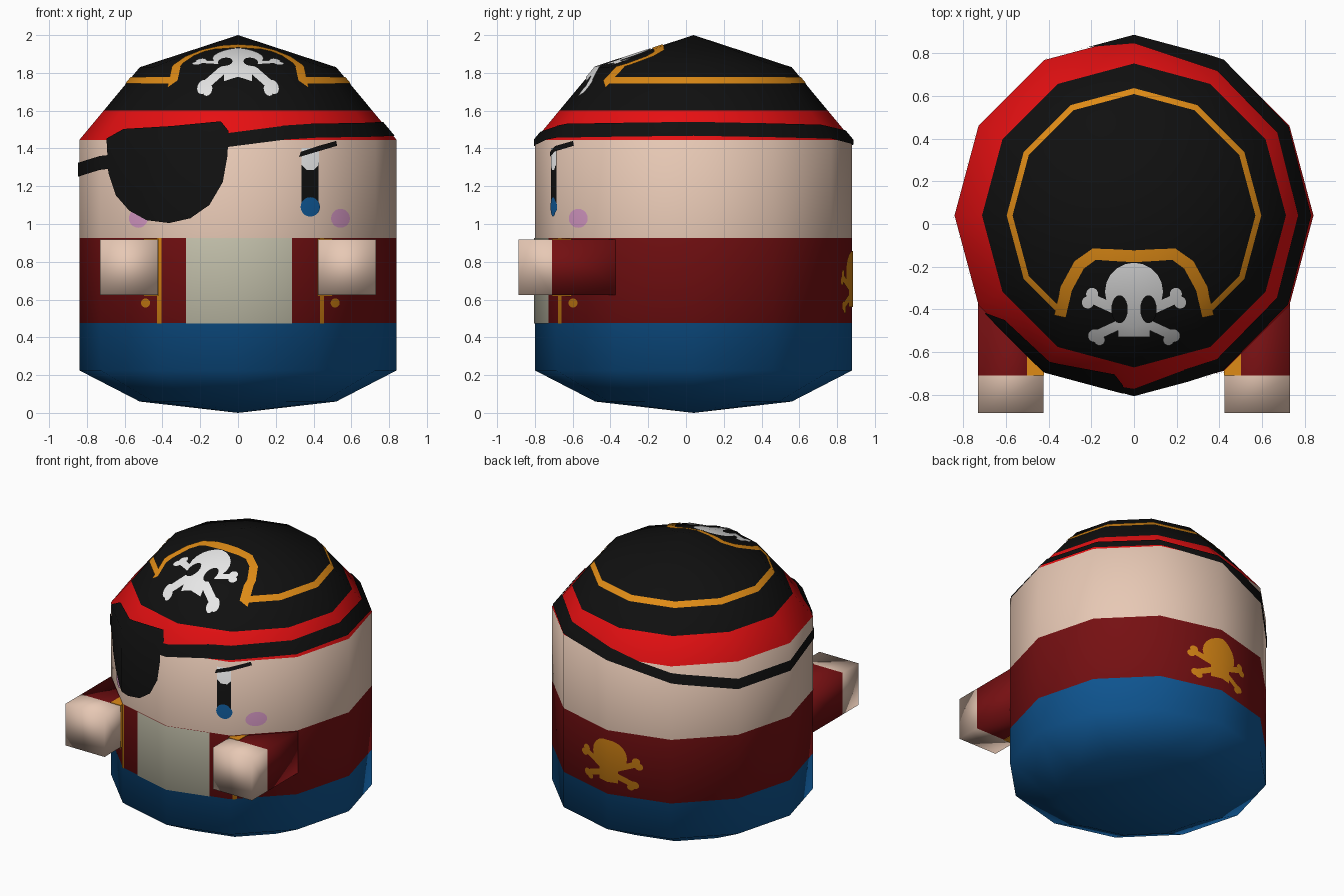
import bpy, bmesh
from math import sin, cos, radians, hypot, pi
from mathutils import Vector
from mathutils.bvhtree import BVHTree

cube = bpy.data.objects.get("Cube")
if cube:
    bpy.data.objects.remove(cube)

COLOURS = {
    "skin": (.80, .58, .46), "bright_red": (.79, .005, .006), "black": (.005, .005, .005),
    "gold": (.74, .26, .008), "dark_red": (.18, .005, .006), "blue": (.005, .098, .305),
    "cream": (.63, .61, .47), "pink": (.68, .32, .56), "white": (.8, .8, .8)}
MATS = {}
for label, rgb in COLOURS.items():
    m = bpy.data.materials.new(label)
    m.use_nodes = True
    m.diffuse_color = (*rgb, 1)
    m.node_tree.nodes["Principled BSDF"].inputs["Base Color"].default_value = (*rgb, 1)
    MATS[label] = m

# Body shape: twelve-sided capsule; each profile row is height, radius, normal tilt
CY, R, BROW, CAP = .04, .84, 1.445, 1.83
PROFILE = [(0, 0, -90), (.06, .52, -73), (.225, R, -31), (BROW, R, 20), (CAP, .52, 56), (2, 0, 90)]


def along_profile(z, col):
    for a, b in zip(PROFILE, PROFILE[1:]):
        if z <= b[0]:
            return a[col] + (b[col] - a[col]) * (z - a[0]) / (b[0] - a[0])
    return PROFILE[-1][col]


def on_body(deg, z):
    """Point of the faceted body at an angle from the front towards +x."""
    r = along_profile(z, 1) * cos(pi / 12) / cos(radians(deg % 30 - 15))
    return Vector((r * sin(radians(deg)), CY - r * cos(radians(deg)), z))


def body_normal(p):
    tilt = radians(along_profile(min(max(p.z, 0), 2), 2))
    d = hypot(p.x, p.y - CY) or 1
    return Vector((p.x / d * cos(tilt), (p.y - CY) / d * cos(tilt), sin(tilt)))


def finish(name, bm, mats, rounded=True):
    me = bpy.data.meshes.new(name)
    for f in bm.faces:
        f.smooth = True
    bm.to_mesh(me)
    for label in mats:
        me.materials.append(MATS[label])
    if rounded:
        me.normals_split_custom_set_from_vertices([body_normal(v.co) for v in me.vertices])
    ob = bpy.data.objects.new(name, me)
    bpy.context.collection.objects.link(ob)
    return ob


# Body with colour bands by height
BANDS = [(.475, "blue"), (.925, "dark_red"), (BROW, "skin"), (1.6, "bright_red"), (2, "black")]
body = bmesh.new()
heights = sorted({p[0] for p in PROFILE[1:-1]} | {b[0] for b in BANDS[:-1]})
rings = [[body.verts.new(on_body(30 * k, z)) for k in range(12)] for z in heights]
bottom, top = body.verts.new((0, CY, 0)), body.verts.new((0, CY, 2))
for k in range(12):
    n = (k + 1) % 12
    for lo, hi in zip(rings, rings[1:]):
        body.faces.new((lo[k], lo[n], hi[n], hi[k]))
    body.faces.new((rings[0][n], rings[0][k], bottom))
    body.faces.new((rings[-1][k], rings[-1][n], top))
for f in body.faces:
    z = f.calc_center_median().z
    f.material_index = next(i for i, b in enumerate(BANDS) if z < b[0])
finish("body", body, [b[1] for b in BANDS])
body.normal_update()
TREE = BVHTree.FromBMesh(body)

# Facet edges as flat cut lines (point, normal) for each way of laying on a plate
ridges = [R * sin(radians(30 * k)) for k in range(-2, 3)]
shrink = .52 / R
side_cuts = [((x, 0), (1, 0)) for x in ridges] + [((0, BROW), (0, 1)), ((0, CAP), (0, 1))]
side_cuts += [((x, BROW), (CAP - BROW, x * (1 - shrink))) for x in ridges]
top_cuts = [((0, CY), (cos(radians(30 * k)), sin(radians(30 * k)))) for k in range(6)]
for k in range(12):
    a = radians(30 * k + 15)
    e = .52 * cos(pi / 12)
    top_cuts.append(((e * cos(a), CY + e * sin(a)), (cos(a), sin(a))))
wrap_cuts = [((30 * k, 0), (1, 0)) for k in range(13)] + [((0, BROW), (0, 1))]
RAYS = {
    "front": (side_cuts, lambda u, v: ((u, -3, v), (0, 1, 0))),
    "back": (side_cuts, lambda u, v: ((u, 3, v), (0, -1, 0))),
    "top": (top_cuts, lambda u, v: ((u, v, 3), (0, 0, -1)))}


def plate(name, mat, shapes, view="front", lift=.004):
    """Lay flat outlines on the body as a thin painted plate."""
    bm = bmesh.new()
    for shape in shapes:
        bm.faces.new([bm.verts.new((u, v, 0)) for u, v in shape])
    bmesh.ops.triangulate(bm, faces=bm.faces[:])
    cuts = wrap_cuts if view == "wrap" else RAYS[view][0]
    for co, no in cuts:
        bmesh.ops.bisect_plane(bm, geom=bm.verts[:] + bm.edges[:] + bm.faces[:], dist=1e-5,
                               plane_co=(*co, 0), plane_no=Vector((*no, 0)).normalized())
    for v in bm.verts:
        if view == "wrap":
            p = on_body(v.co.x, v.co.y)
        else:
            start, ray = RAYS[view][1](v.co.x, v.co.y)
            p = TREE.ray_cast(Vector(start), Vector(ray))[0]
        v.co = p + body_normal(p) * lift
    bm.normal_update()
    for f in bm.faces:
        if f.normal.dot(body_normal(f.calc_center_median())) < 0:
            f.normal_flip()
    return finish(name, bm, [mat])


def disc(x, y, rx, ry=None, n=20):
    return [(x + rx * cos(2 * pi * i / n), y + (ry or rx) * sin(2 * pi * i / n)) for i in range(n)]


def box(x0, x1, y0, y1):
    return [(x0, y0), (x1, y0), (x1, y1), (x0, y1)]


def ribbon(path, width):
    """Outline of a line of even width."""
    left, right = [], []
    for i, p in enumerate(path):
        a, b = Vector(path[max(i - 1, 0)]), Vector(path[min(i + 1, len(path) - 1)])
        d = (b - a).normalized() * width / 2
        left.append((p[0] - d.y, p[1] + d.x))
        right.append((p[0] + d.y, p[1] - d.x))
    return left + right[::-1]


def band(path, height):
    """Quads of a strap given by angle and lower height."""
    return [[a, b, (b[0], b[1] + height), (a[0], a[1] + height)] for a, b in zip(path, path[1:])]


# Skull and crossed bones, about its own centre
def skull():
    shapes = [disc(0, .05, .135, .135), box(-.075, .075, -.16, -.03)]
    for s in (-1, 1):
        shapes.append(ribbon([(s * .2, .02), (-s * .17, -.15)], .045))
        shapes += [disc(s * .195, .04, .028), disc(s * .215, .0, .028),
                   disc(s * .185, -.155, .03), disc(s * .16, -.175, .025)]
    return shapes


def moved(shapes, dy, sx=1, sy=1):
    return [[(x * sx, y * sy + dy) for x, y in s] for s in shapes]


# Hat trim, arch and emblem
plate("hat_trim", "gold", band([(36, 1.742), (324, 1.742)], .033), "wrap")
half = [(.345, -.43), (.315, -.3), (.255, -.19), (.185, -.14), (.09, -.145)]
arch = [(-x, y) for x, y in half] + [(0, -.15)] + half[::-1]
plate("hat_arch", "gold", [ribbon(arch, .055)], "top", .005)
plate("hat_skull", "white", moved(skull(), -.365), "top", .005)
plate("hat_skull_eyes", "black", [disc(s * .067, -.395, .038, .065) for s in (-1, 1)], "top", .008)

# Eye patch and its strap round the head
plate("eye_patch", "black", [[
    (-.69, 1.45), (-.68, 1.27), (-.64, 1.15), (-.57, 1.07), (-.48, 1.02), (-.36, 1.005),
    (-.25, 1.03), (-.15, 1.1), (-.08, 1.22), (-.055, 1.36), (-.05, 1.49), (-.09, 1.54),
    (-.35, 1.515), (-.6, 1.5)]], lift=.008)
strap = [(-5, 1.405), (18, 1.445), (30, 1.455), (90, 1.465), (150, 1.45), (180, 1.42),
         (215, 1.31), (240, 1.25), (270, 1.25), (300, 1.285), (320, 1.31)]
strap[0:1] = []
plate("patch_strap", "black", band(strap, .073), "wrap", .006)
plate("patch_strap_front", "black", [[(-.1, 1.4), (.25, 1.445), (.25, 1.518), (-.1, 1.473)]],
      lift=.006)

# Face
plate("eye", "black", [box(.335, .425, 1.07, 1.39)])
plate("eye_white", "white", [[(.335, 1.31), (.36, 1.285), (.4, 1.285), (.425, 1.31),
                              (.425, 1.4), (.335, 1.4)]], lift=.006)
plate("eye_shine", "blue", [disc(.38, 1.09, .051)], lift=.006)
plate("eyebrow", "black", [[(.32, 1.352), (.42, 1.382), (.52, 1.412), (.515, 1.437),
                            (.42, 1.41), (.33, 1.38)]], lift=.008)
plate("cheeks", "pink", [disc(.54, 1.03, .05), disc(-.525, 1.03, .05)])

# Jacket front, trim, buttons and back emblem
plate("shirt", "cream", [box(-.275, .285, .475, .925)])
plate("jacket_trim", "gold", [box(-.428, -.404, .475, .925), box(.432, .452, .475, .925)])
plate("buttons", "gold", [disc(-.487, .583, .024), disc(.512, .583, .024)])
plate("back_skull", "gold", moved(skull(), .7, .98, .86), "back")

# Arms with bare hands and gold inner cuffs
for side, s in (("left", 1), ("right", -1)):
    arm = bmesh.new()
    bmesh.ops.create_cube(arm, size=1)
    for v in arm.verts:
        v.co = (s * .577 + v.co.x * .305, -.593 + v.co.y * .585, .771 + v.co.z * .295)
    bmesh.ops.bisect_plane(arm, geom=arm.verts[:] + arm.edges[:] + arm.faces[:],
                           plane_co=(0, -.71, 0), plane_no=(0, 1, 0))
    for f in arm.faces:
        f.material_index = int(f.calc_center_median().y < -.71)
    finish(side + "_arm", arm, ["dark_red", "skin"], rounded=False)
    cuff = bmesh.new()
    bmesh.ops.create_cube(cuff, size=1)
    for v in cuff.verts:
        v.co = (s * .461 + v.co.x * .079, -.655 + v.co.y * .11, .771 + v.co.z * .302)
    ob = finish(side + "_cuff", cuff, ["gold"], rounded=False)
    for p in ob.data.polygons:
        p.use_smooth = False
